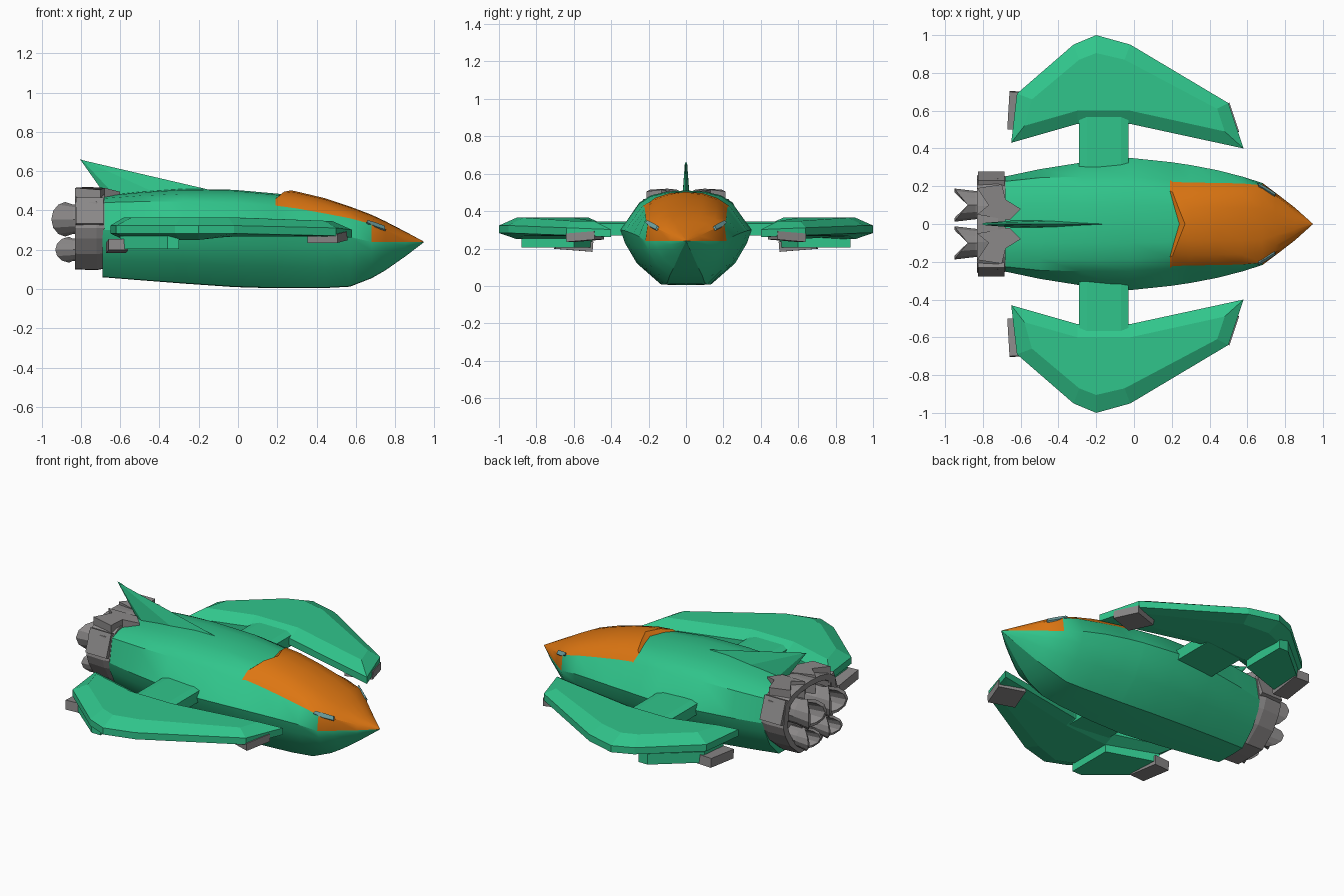
import bpy, math
from mathutils import Matrix, Vector

cube = bpy.data.objects.get("Cube")
if cube:
    bpy.data.objects.remove(cube)


def material(name, rgb):
    m = bpy.data.materials.new(name)
    m.use_nodes = True
    m.diffuse_color = (*rgb, 1)
    m.node_tree.nodes["Principled BSDF"].inputs["Base Color"].default_value = (*rgb, 1)
    return m


GREEN = material("green paint", (0.03, 0.56, 0.26))
ORANGE = material("orange canopy", (0.72, 0.18, 0.006))
GREY = material("grey metal", (0.26, 0.25, 0.25))
TEAL = material("pale teal light", (0.16, 0.36, 0.36))


def make(name, verts, faces, mats, smooth=None):
    me = bpy.data.meshes.new(name)
    me.from_pydata(verts, [], faces)
    for m in mats:
        me.materials.append(m)
    ob = bpy.data.objects.new(name, me)
    bpy.context.collection.objects.link(ob)
    bpy.ops.object.select_all(action='DESELECT')
    ob.select_set(True)
    bpy.context.view_layer.objects.active = ob
    bpy.ops.object.mode_set(mode='EDIT')
    bpy.ops.mesh.select_all(action='SELECT')
    bpy.ops.mesh.normals_make_consistent(inside=False)
    bpy.ops.object.mode_set(mode='OBJECT')
    if smooth:
        bpy.ops.object.shade_smooth_by_angle(angle=math.radians(smooth))
    return ob


def loft(name, rings, mats, smooth=None):
    """Skin a list of equal closed rings and cap both ends."""
    n = len(rings[0])
    verts = [v for r in rings for v in r]
    faces = [(k * n + i, k * n + (i + 1) % n, (k + 1) * n + (i + 1) % n, (k + 1) * n + i)
             for k in range(len(rings) - 1) for i in range(n)]
    faces += [tuple(range(n)), tuple(range(len(verts) - n, len(verts)))]
    return make(name, verts, faces, mats, smooth)


def prism(name, top, z, mat, side):
    """Solid between a top outline and a flat base height."""
    top = [(x, y * side, h) for x, y, h in top]
    return loft(name, [top, [(x, y, z) for x, y, h in top]], [mat])


def box(name, centre, size, angle, mat, side, tilt=0.0):
    corners = [(-.5, -.5), (.5, -.5), (.5, .5), (-.5, .5)]
    rot = Matrix.Rotation(angle, 3, 'Z') @ Matrix.Rotation(tilt, 3, 'X')
    rings = []
    for h in (-.5, .5):
        ring = []
        for a, b in corners:
            p = Vector(centre) + rot @ Vector((a * size[0], b * size[1], h * size[2]))
            ring.append((p.x, side * p.y, p.z))
        rings.append(ring)
    return loft(name, rings, [mat])


def section(x, w, zm, wc, zc, zt, zb, notch=0.0, scale=1.0):
    """Hull cross-section: waist w/zm, upper crease wc/zc, crown zt, keel zb."""
    h = zm - zb
    half = [(.4 * w, zb + .01 * h), (.75 * w, zm - .62 * h), (.93 * w, zm - .25 * h),
            (w, zm), (wc, zc), (.75 * wc, zc + .6 * (zt - zc)), (.4 * wc, zt - .08 * (zt - zc))]
    shift = {6: .45 * notch}
    right = [(x + shift.get(i, 0), y, z) for i, (y, z) in enumerate(half)]
    ring = [(x, 0, zb)] + right + [(x + notch, 0, zt)] + [(a, -b, c) for a, b, c in reversed(right)]
    mid = (zt + zb) / 2
    return [(a, b * scale, mid + (c - mid) * scale) for a, b, c in ring]


# Fuselage with the canopy as coloured faces
stations = [
    (-.69, .25, .30, .225, .44, .475, .06),
    (-.50, .29, .30, .245, .445, .495, .045),
    (-.28, .325, .30, .25, .445, .51, .028),
    (-.02, .35, .30, .25, .44, .505, .01),
    (.19, .328, .295, .235, .425, .482, .004, .05),
    (.205, .326, .295, .222, .423, .502, .004, .065),
    (.30, .312, .29, .22, .41, .496, .004),
    (.44, .285, .28, .217, .385, .463, .005),
    (.57, .252, .265, .215, .36, .42, .012),
    (.68, .217, .24, .205, .33, .378, .055),
    (.75, .165, .24, .15, .305, .345, .095),
    (.85, .088, .24, .075, .268, .293, .165),
    (.945, .003, .24, .002, .241, .242, .237),
]
hull = loft("fuselage", [section(*s) for s in stations], [GREEN, ORANGE], 30)
for k in range(len(stations) - 1):
    for i in range(16):
        above_crease = 5 <= i <= 10
        above_waist = 4 <= i <= 11
        if (k >= 4 and above_crease) or (k >= 9 and above_waist):
            hull.data.polygons[k * 16 + i].material_index = 1

# Rear engine collar, recessed at the back
collar = (.258, .31, .235, .44, .50, .10)
loft("engine_collar", [section(x, *collar, scale=s) for x, s in
                       ((-.68, .98), (-.72, 1.02), (-.83, 1.0), (-.83, .84), (-.77, .8))], [GREY])

# Tail fin
fin_base = [(-.67, .0, .47), (-.62, .02, .47), (-.40, .018, .48), (-.08, .0, .49),
            (-.40, -.018, .48), (-.62, -.02, .47)]
fin_tip = [(-.805, .0, .662), (-.795, .006, .657), (-.78, .006, .653), (-.77, .0, .65),
           (-.78, -.006, .653), (-.795, -.006, .657)]
loft("tail_fin", [fin_base, fin_tip], [GREEN])

# Wing outline, its inset crown, and the shared heights
wing_rim = [(-.62, .69), (-.32, .95), (-.20, 1.0), (-.02, .95), (.50, .64),
            (.58, .40), (-.02, .53), (-.30, .53), (-.65, .43)]
wing_crown = [(-.54, .66), (-.29, .87), (-.20, .905), (-.05, .87), (.44, .61),
              (.48, .49), (-.02, .60), (-.30, .60), (-.58, .52)]


def rim_height(x):
    return .305 - max(0, x - .40) * .12


for side, label in ((1, "left"), (-1, "right")):
    def ring(points, height):
        return [(x, y * side, height(x)) for x, y in points]

    loft(label + "_wing", [
        ring(wing_crown, lambda x: .25 if x < -.1 else .267),
        ring(wing_rim, lambda x: rim_height(x) - .022),
        ring(wing_rim, lambda x: rim_height(x) + .018),
        ring(wing_crown, lambda x: .365 - max(0, x) * .04)], [GREEN])

    # Strut joining wing and hull
    strut = [(-.29, .27), (-.03, .27), (-.03, .335), (-.07, .345), (-.25, .345), (-.29, .335)]
    loft(label + "_wing_strut", [[(x, y * side, z) for x, z in strut] for y in (.22, .62)], [GREEN])

    # Keel under the rear of the wing with its exhaust, and the front pod
    prism(label + "_wing_keel", [(-.60, .50, .27), (-.60, .68, .27), (-.36, .88, .27),
                                 (-.30, .88, .27), (-.30, .60, .27)], .205, GREEN, side)
    box(label + "_wing_exhaust", (-.615, .60, .218), (.10, .20, .055), -.06, GREY, side, .08)
    box(label + "_wing_pod", (.455, .54, .264), (.16, .16, .045), .32, GREY, side, -.08)

    # Chevron plates on the engine roof
    prism(label + "_engine_roof", [(-.83, .05, .515), (-.77, .10, .52), (-.83, .19, .515),
                                   (-.70, .21, .505), (-.68, .13, .515), (-.60, .08, .495),
                                   (-.66, .02, .50)], .40, GREY, side)
    box(label + "_engine_cheek", (-.755, .225, .39), (.14, .06, .14), 0, GREY, side, .35)

    # Notched hexagonal nozzles
    for name, z, r, end in (("upper", .355, .088, -.95), ("lower", .20, .066, -.93)):
        rings = []
        for x, s, notch in ((-.77, .85, 0), (-.84, .85, 0), (end, 1, .07), (end, .78, .07), (-.84, .6, 0)):
            loop = []
            for i in range(12):
                a = i * math.tau / 12
                c = math.cos(a)
                k = s / max(abs(c), abs(math.sin(a)), abs(c) * .75 + abs(math.sin(a)) * .75)
                loop.append((x + notch * (1 - abs(c)), side * (.10 + r * k * c),
                             z + r * k * math.sin(a)))
            rings.append(loop)
        loft(label + "_" + name + "_nozzle", rings, [GREY])

    # Slim light beside the canopy
    glow = [(.655, .214, .336), (.70, .191, .314), (.75, .158, .298),
            (.745, .148, .318), (.70, .176, .334), (.66, .200, .346)]
    loft(label + "_nose_light", [[(x, (y + d) * side, z + d) for x, y, z in glow]
                                 for d in (-.003, .005)], [TEAL])
